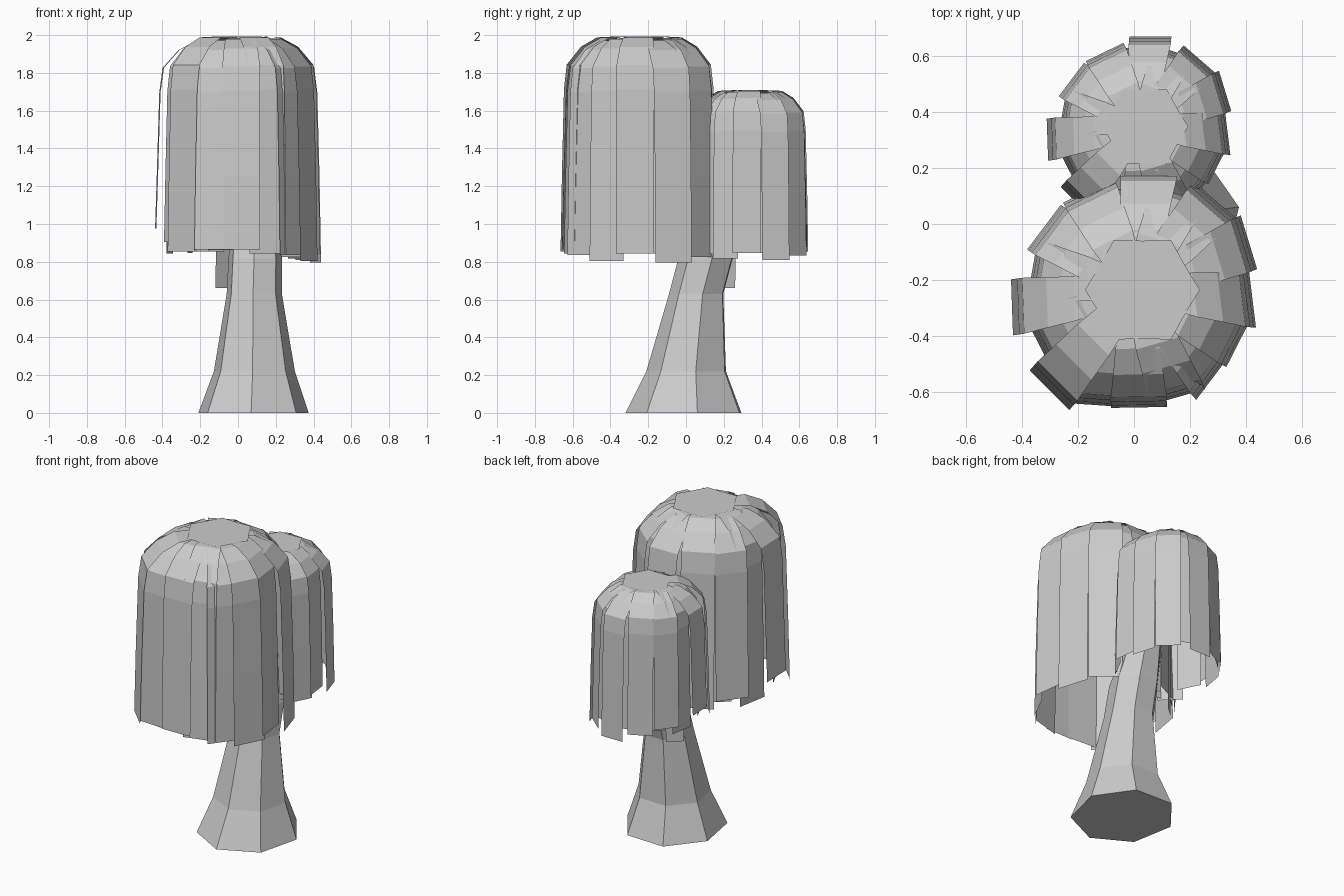
import bpy, math

if "Cube" in bpy.data.objects:
    bpy.data.objects.remove(bpy.data.objects["Cube"])


def make(name, verts, faces):
    me = bpy.data.meshes.new(name)
    me.from_pydata(verts, [], faces)
    me.update()
    ob = bpy.data.objects.new(name, me)
    bpy.context.collection.objects.link(ob)
    return ob


# Trunk: seven-sided leaning loft (centre x, centre y, z, radius x, radius y)
rings = [(.08, 0, 0, .30, .32), (.085, .01, .22, .22, .22),
         (.085, .06, .63, .15, .15), (.09, .11, .82, .145, .15),
         (.08, .19, 1.08, .11, .10), (.06, .28, 1.4, .06, .06)]
N = 7
verts, faces = [], []
for cx, cy, z, rx, ry in rings:
    for i in range(N):
        a = math.radians(-92 + 360 * i / N)
        verts.append((cx + rx * math.cos(a), cy + ry * math.sin(a), z))
for k in range(len(rings) - 1):
    for i in range(N):
        j = (i + 1) % N
        faces.append((k*N + i, k*N + j, k*N + N + j, k*N + N + i))
faces.append(tuple(reversed(range(N))))
faces.append(tuple(range(len(verts) - N, len(verts))))
make("trunk", verts, faces)

# Hanging leaf strips: angle, outer radius, bottom height, yaw of the strip
STRIPS = [(188, .45, .97, -6), (207, .40, .90, 0), (229, .475, .85, -4),
          (249, .44, .86, 17), (271, .42, .86, 0), (291, .41, .84, -5),
          (311, .415, .83, 12), (333, .41, .80, 0), (355, .415, .84, 12),
          (23, .435, .79, -6), (49, .425, .82, 0), (66, .39, .88, 5),
          (84, .43, .79, 6), (100, .38, .88, 0), (116, .395, .85, 0),
          (131, .37, .88, 0), (146, .40, .90, -3), (168, .38, .84, 2)]
# Strip profile: radius fraction, height, half width
PROFILE = [(.25, 1.98, .06), (.50, 1.975, .08), (.72, 1.925, .09),
           (.91, 1.83, .10), (.95, 1.70, .10), (.98, 1.25, .10)]


def canopy(name, center, s, top):
    verts, faces = [], []

    def put(x, y, z):
        verts.append((center[0] + s*x, center[1] + s*y, top + s*(z - 1.99)))

    for n, (ang, rad, low, yaw) in enumerate(STRIPS):
        a, b = math.radians(ang), math.radians(ang + 90 + yaw)
        base = len(verts)
        rows = PROFILE + [(1.0, low, .10)]
        for f, z, w in rows:
            dz = .008 * (n % 3 - 1) if z > 1.5 else 0
            for side in (-1, 1):
                put(f*rad*math.cos(a) + side*w*math.cos(b),
                    f*rad*math.sin(a) + side*w*math.sin(b), z + dz)
        for k in range(len(rows) - 1):
            i = base + 2*k
            faces.append((i, i + 2, i + 3, i + 1))
    # Flat irregular crown cap
    base = len(verts)
    for i in range(12):
        a = math.radians(30 * i)
        r = .19 + .015 * (-1) ** i
        put(.02 + r*math.cos(a), r*math.sin(a), 1.99)
    faces.append(tuple(range(base, base + 12)))
    return make(name, verts, faces)


canopy("large_canopy", (.01, -.235), 1.0, 1.995)
canopy("small_canopy", (.025, .348), .75, 1.71)

# Long inner strand hanging behind the trunk
make("inner_strand", [(-.12, .19, .66), (-.04, .26, .66), (-.03, .27, 1.2),
                      (-.11, .20, 1.2), (0, .30, 1.6), (-.08, .24, 1.6)],
     [(0, 1, 2, 3), (3, 2, 4, 5)])
